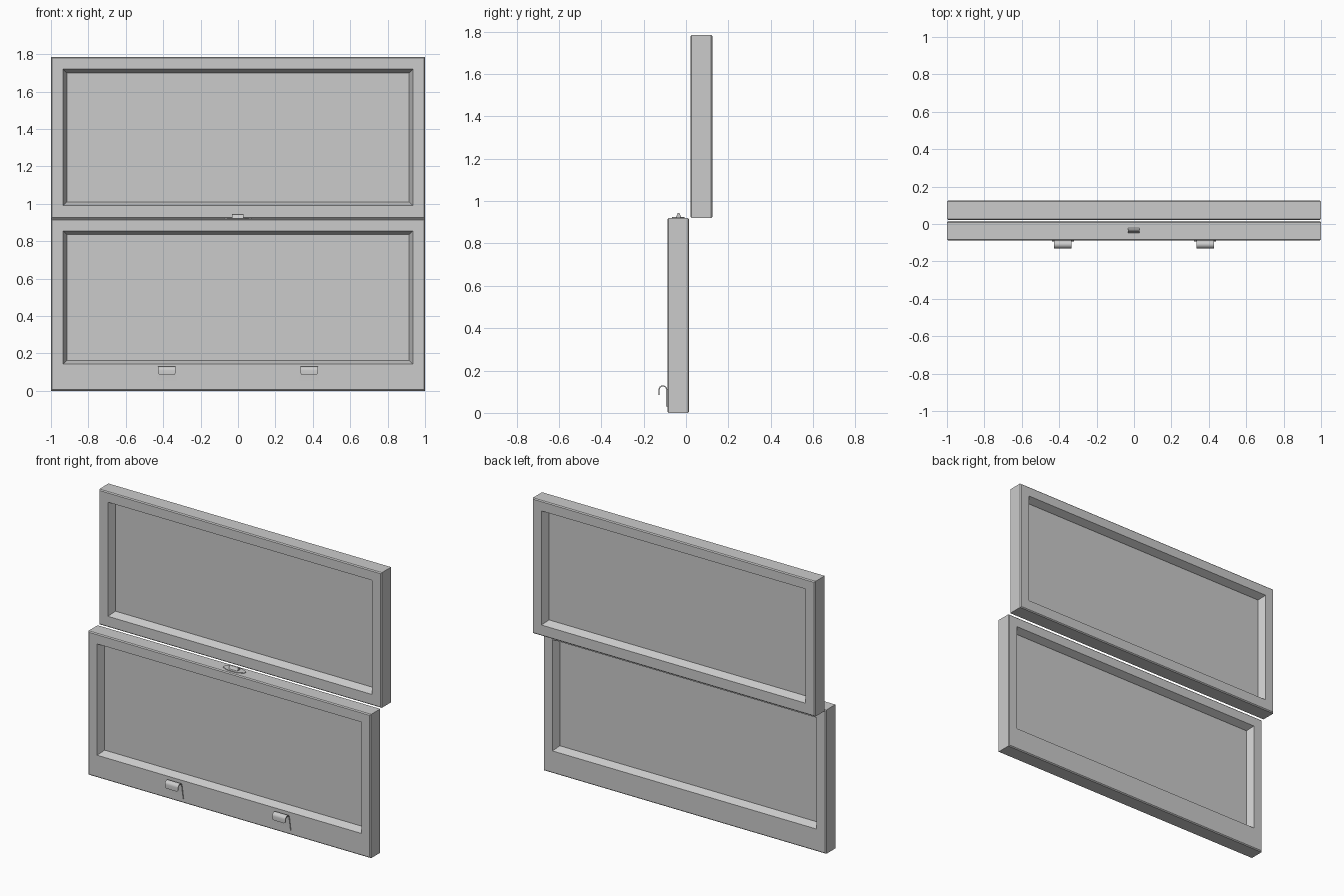
import bpy, bmesh
from math import cos, sin, pi

if "Cube" in bpy.data.objects:
    bpy.data.objects.remove(bpy.data.objects["Cube"])

grey = bpy.data.materials.new("plain_grey")
grey.use_nodes = True
colour = (0.6, 0.6, 0.6, 1)
grey.diffuse_color = colour
grey.node_tree.nodes["Principled BSDF"].inputs["Base Color"].default_value = colour


def finish(name, bm):
    bmesh.ops.recalc_face_normals(bm, faces=bm.faces)
    mesh = bpy.data.meshes.new(name)
    bm.to_mesh(mesh)
    bm.free()
    mesh.materials.append(grey)
    obj = bpy.data.objects.new(name, mesh)
    bpy.context.collection.objects.link(obj)
    return obj


def loft(name, rings, closed):
    """Skin equal-length rings; join the last to the first, or cap both ends."""
    bm = bmesh.new()
    loops = [[bm.verts.new(p) for p in ring] for ring in rings]
    pairs = list(zip(loops, loops[1:]))
    if closed:
        pairs.append((loops[-1], loops[0]))
    else:
        bm.faces.new(loops[0])
        bm.faces.new(loops[-1])
    for a, b in pairs:
        for i in range(len(a)):
            j = (i + 1) % len(a)
            bm.faces.new((a[i], a[j], b[j], b[i]))
    return finish(name, bm)


def rect(half, low, high, y, inset=0):
    h, lo, hi = half - inset, low + inset, high - inset
    return [(-h, y, lo), (h, y, lo), (h, y, hi), (-h, y, hi)]


# Sash: eased outer edges, splayed opening on both sides, thin pane in the middle
def sash(name, y0, y1, z0, z1, open_low, open_high):
    e, splay = 0.006, 0.02
    mid = (y0 + y1) / 2
    opening = (0.935, open_low, open_high)
    outer = (1.0, z0, z1)
    loft(name + "_frame", [
        rect(*outer, y0 + e), rect(*outer, y0, e),
        rect(*opening, y0),
        rect(*opening, mid - 0.008, splay), rect(*opening, mid + 0.008, splay),
        rect(*opening, y1),
        rect(*outer, y1, e), rect(*outer, y1 - e)], True)
    loft(name + "_pane", [rect(*opening, mid - 0.004, splay - 0.004),
                          rect(*opening, mid + 0.004, splay - 0.004)], False)


sash("lower_sash", -0.088, 0.015, 0.0, 0.92, 0.143, 0.855)
sash("upper_sash", 0.021, 0.125, 0.92, 1.785, 0.99, 1.72)


# Finger lift: flared back plate, rolled top and short rounded lip
def finger_lift(name, x):
    radius, thick = 0.018, 0.006
    centre_y, centre_z = -0.109, 0.109
    path = [(centre_y + radius, 0.03, 0.058, 0, 1), (centre_y + radius, 0.04, 0.056, 0, 1)]
    for i in range(13):
        a = pi * i / 12
        path.append((centre_y + radius * cos(a), centre_z + radius * sin(a),
                     0.047, a, 1))
    path += [(centre_y - radius, 0.094, 0.046, pi, 1),
             (centre_y - radius, 0.088, 0.042, pi, 1),
             (centre_y - radius, 0.085, 0.035, pi, 1)]
    rings = []
    for y, z, half, a, _ in path:
        dy, dz = cos(a) * thick / 2, sin(a) * thick / 2
        rings.append([(x - half, y - dy, z - dz), (x + half, y - dy, z - dz),
                      (x + half, y + dy, z + dz), (x - half, y + dy, z + dz)])
    obj = loft(name, rings, False)
    obj.data.shade_smooth()
    obj.data.set_sharp_from_angle(angle=pi / 6)


for name, x in (("left_finger_lift", 0.38), ("right_finger_lift", -0.38)):
    finger_lift(name, x)

# Latch keeper on the meeting rail: thin plate with tapered ends and raised ridge
plate = [(-0.075, -0.045), (-0.035, -0.065), (0.035, -0.065), (0.075, -0.045),
         (0.075, -0.025), (0.035, -0.006), (-0.035, -0.006), (-0.075, -0.025)]
loft("latch_plate", [[(x, y, z) for x, y in plate] for z in (0.918, 0.924)], False)

ridge = [(-0.05, 0.922), (-0.044, 0.932), (-0.039, 0.943), (-0.035, 0.945),
         (-0.031, 0.943), (-0.026, 0.932), (-0.02, 0.922)]
loft("latch_ridge", [[(x, y, z) for y, z in ridge] for x in (-0.032, 0.03)], False)
